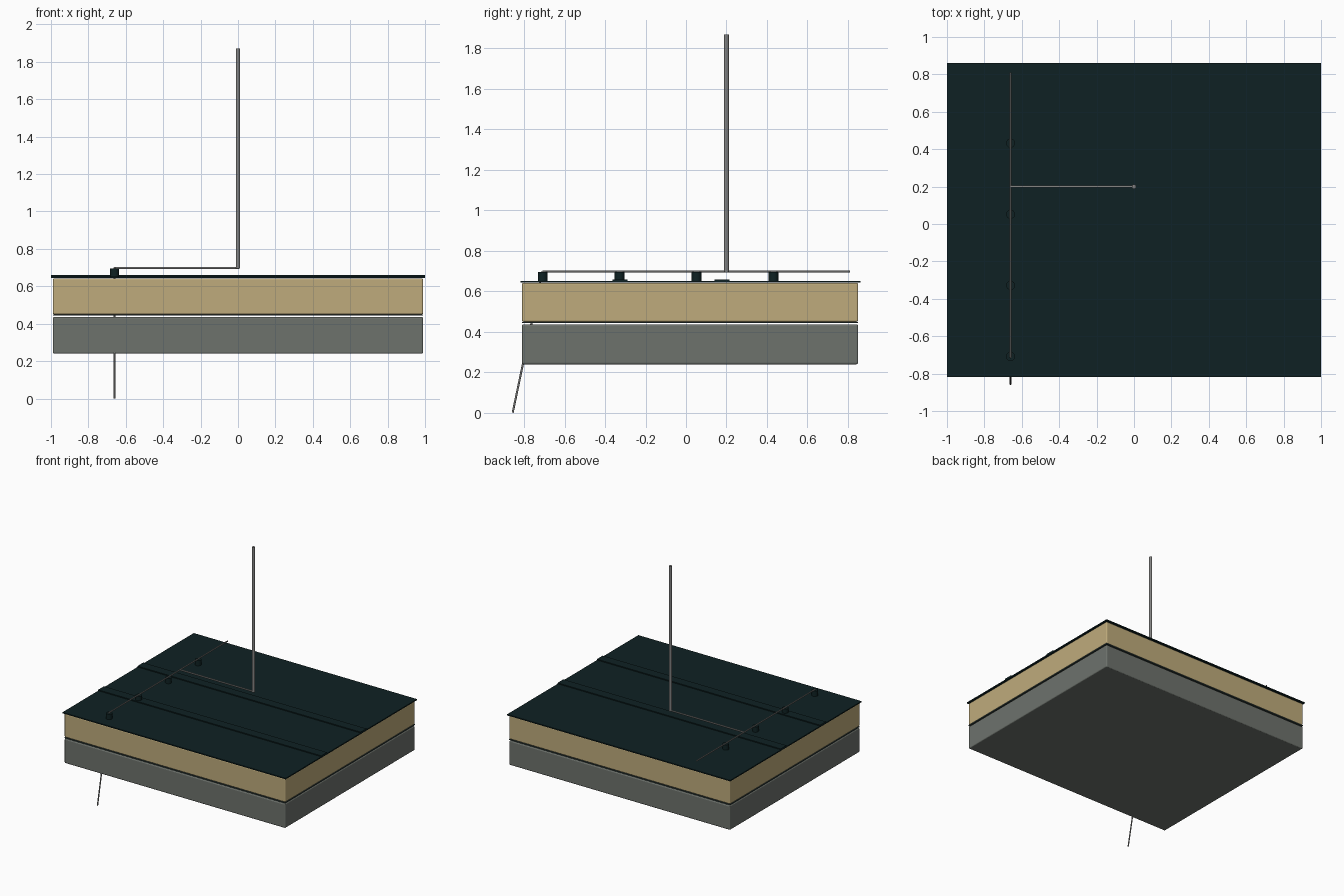
import bpy, bmesh
from mathutils import Vector

if "Cube" in bpy.data.objects:
    bpy.data.objects.remove(bpy.data.objects["Cube"])


def mat(name, r, g, b):
    m = bpy.data.materials.new(name)
    m.diffuse_color = (r, g, b, 1)
    m.use_nodes = True
    m.node_tree.nodes["Principled BSDF"].inputs["Base Color"].default_value = m.diffuse_color
    return m


TAN = mat("tan insulation", 0.52, 0.41, 0.20)
GREY = mat("concrete grey", 0.155, 0.17, 0.152)
DARK = mat("dark membrane", 0.0045, 0.0155, 0.0168)
SLATE = mat("slate film", 0.035, 0.058, 0.054)
METAL = mat("metal grey", 0.23, 0.23, 0.225)


def finish(bm, name, m, smooth=False):
    me = bpy.data.meshes.new(name)
    bm.to_mesh(me)
    bm.free()
    me.materials.append(m)
    ob = bpy.data.objects.new(name, me)
    bpy.context.collection.objects.link(ob)
    if smooth:
        bpy.ops.object.select_all(action='DESELECT')
        ob.select_set(True)
        bpy.context.view_layer.objects.active = ob
        bpy.ops.object.shade_smooth_by_angle()
    return ob


def box(name, m, lo, hi, bevel=0):
    lo, hi = Vector(lo), Vector(hi)
    bm = bmesh.new()
    bmesh.ops.create_cube(bm, size=1)
    for v in bm.verts:
        v.co = (lo + hi) / 2 + v.co * (hi - lo)
    ob = finish(bm, name, m)
    if bevel:
        mod = ob.modifiers.new("soft edges", 'BEVEL')
        mod.width = bevel
        mod.segments = 3
    return ob


def rod(name, m, a, b, r, sides=16):
    a, b = Vector(a), Vector(b)
    bm = bmesh.new()
    bmesh.ops.create_cone(bm, cap_ends=True, segments=sides, radius1=r,
                          radius2=r, depth=(b - a).length)
    q = (b - a).to_track_quat('Z', 'Y')
    for v in bm.verts:
        v.co = q @ v.co + (a + b) / 2
    return finish(bm, name, m, True)


# layered roof section
box("concrete_slab", GREY, (-0.99, -0.81, 0.24), (0.99, 0.85, 0.437), 0.008)
box("vapour_film", SLATE, (-0.99, -0.81, 0.443), (0.99, 0.85, 0.45))
box("insulation_slab", TAN, (-0.99, -0.81, 0.45), (0.99, 0.85, 0.642), 0.008)
box("roof_membrane", DARK, (-1, -0.818, 0.643), (1, 0.862, 0.652))

# raised seams across the membrane
for i, y in enumerate((-0.325, 0.178)):
    box(f"membrane_seam_{i}", DARK, (-1, y - 0.037, 0.652), (1, y + 0.037, 0.66))

# conductor supports
X = -0.66
for i in range(4):
    y = -0.708 + 0.38 * i
    rod(f"conductor_support_{i}", DARK, (X, y, 0.65), (X, y, 0.695), 0.024, 24)

# conductors, mast and down lead
rod("roof_conductor", METAL, (X, -0.71, 0.698), (X, 0.81, 0.698), 0.005)
rod("cross_conductor", METAL, (X, 0.2, 0.698), (0.005, 0.2, 0.698), 0.006)
rod("mast", METAL, (0, 0.2, 0.695), (0, 0.2, 1.87), 0.012)
rod("down_lead", METAL, (X, -0.856, 0.001), (X, -0.71, 0.698), 0.005)
